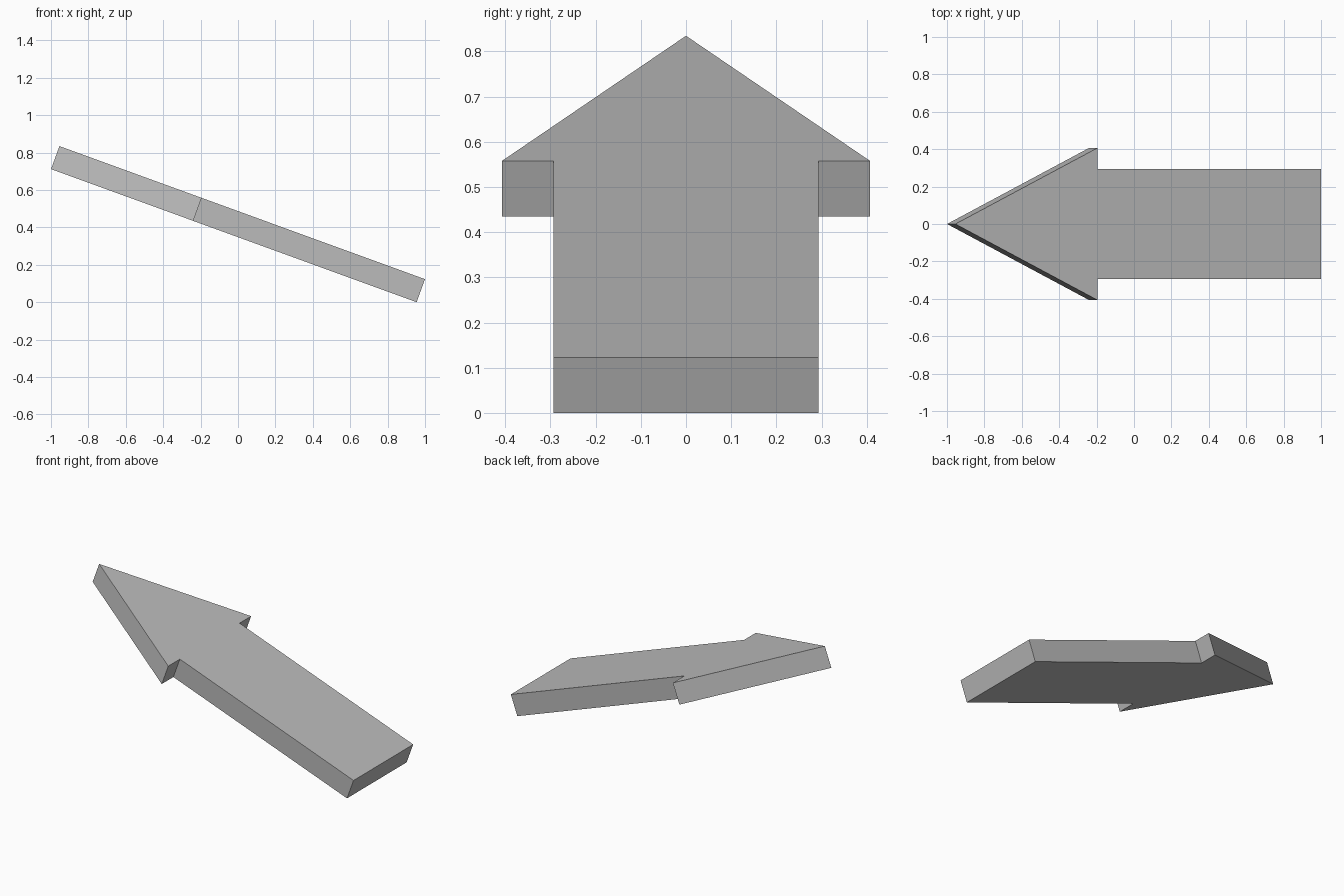
import bpy
import bmesh
from math import radians
from mathutils import Matrix

cube = bpy.data.objects.get("Cube")
if cube:
    bpy.data.objects.remove(cube, do_unlink=True)

# Plain grey material
grey = bpy.data.materials.new("plain grey")
grey.use_nodes = True
colour = (0.5, 0.5, 0.5, 1)
grey.diffuse_color = colour
grey.node_tree.nodes["Principled BSDF"].inputs["Base Color"].default_value = colour

# Arrow dimensions, measured along its own length
half_length, thickness, tilt = 1.04, 0.131, radians(20)
neck, shaft_half, head_half = -0.231, 0.293, 0.407

# One side of the outline, mirrored across the centre line
side = [(half_length, shaft_half), (neck, shaft_half), (neck, head_half)]
outline = side + [(-half_length, 0)] + [(x, -y) for x, y in reversed(side)]

# Extrude the outline into a slab, then tilt it so the tip points up
bm = bmesh.new()
face = bm.faces.new([bm.verts.new((x, y, -thickness / 2)) for x, y in outline])
slab = bmesh.ops.extrude_face_region(bm, geom=[face], use_keep_orig=True)
top = [v for v in slab["geom"] if isinstance(v, bmesh.types.BMVert)]
bmesh.ops.translate(bm, verts=top, vec=(0, 0, thickness))
bmesh.ops.recalc_face_normals(bm, faces=bm.faces)
bm.transform(Matrix.Rotation(tilt, 4, "Y"))
lowest = min(v.co.z for v in bm.verts)
bmesh.ops.translate(bm, verts=bm.verts, vec=(0, 0, -lowest))

mesh = bpy.data.meshes.new("arrow")
bm.to_mesh(mesh)
bm.free()
mesh.materials.append(grey)
arrow = bpy.data.objects.new("arrow", mesh)
bpy.context.collection.objects.link(arrow)
